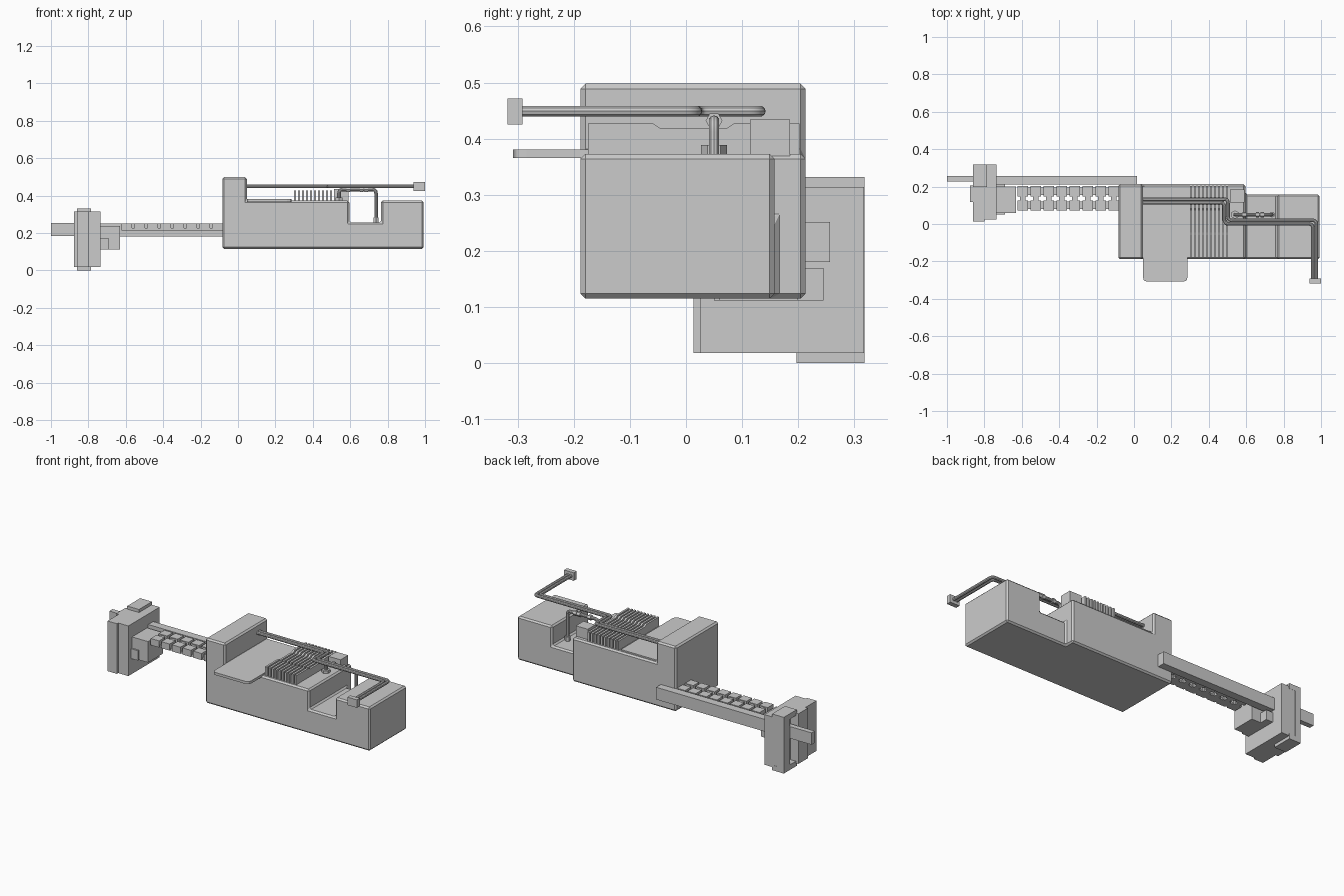
import bpy, bmesh
from mathutils import Vector

if "Cube" in bpy.data.objects:
    bpy.data.objects.remove(bpy.data.objects["Cube"])


def finish(name, bm):
    bmesh.ops.recalc_face_normals(bm, faces=bm.faces)
    me = bpy.data.meshes.new(name)
    bm.to_mesh(me)
    bm.free()
    ob = bpy.data.objects.new(name, me)
    bpy.context.collection.objects.link(ob)
    return ob


def add_box(bm, x0, x1, y0, y1, z0, z1):
    vs = bmesh.ops.create_cube(bm, size=1)["verts"]
    for v in vs:
        v.co = Vector((x1 if v.co.x > 0 else x0,
                       y1 if v.co.y > 0 else y0,
                       z1 if v.co.z > 0 else z0))


def boxes(name, *dims):
    bm = bmesh.new()
    for d in dims:
        add_box(bm, *d)
    return finish(name, bm)


def prism(name, pts, axis, lo, hi):
    """Extrude a 2D outline along the given axis (0, 1 or 2)."""
    bm = bmesh.new()

    def place(p):
        c = list(p)
        c.insert(axis, lo)
        return bm.verts.new(c)
    f = bm.faces.new([place(p) for p in pts])
    r = bmesh.ops.extrude_face_region(bm, geom=[f])
    off = Vector((0, 0, 0))
    off[axis] = hi - lo
    bmesh.ops.translate(bm, vec=off, verts=[e for e in r["geom"] if isinstance(e, bmesh.types.BMVert)])
    return finish(name, bm)


def bevel(ob, width, segments=1):
    m = ob.modifiers.new("bevel", "BEVEL")
    m.width = width
    m.segments = segments
    m.limit_method = 'ANGLE'
    return ob


def tube(name, pts, radius, bend):
    """Round pipe through points, with rounded corners."""
    pts = [Vector(p) for p in pts]
    path = [pts[0]]
    for a, b, c in zip(pts, pts[1:], pts[2:]):
        p, q = b + (a - b).normalized() * bend, b + (c - b).normalized() * bend
        for i in range(6):
            t = i / 5
            path.append(p * (1 - t) ** 2 + b * 2 * t * (1 - t) + q * t * t)
    path.append(pts[-1])
    cu = bpy.data.curves.new(name, 'CURVE')
    cu.dimensions = '3D'
    cu.bevel_depth = radius
    cu.bevel_resolution = 3
    cu.use_fill_caps = True
    sp = cu.splines.new('POLY')
    sp.points.add(len(path) - 1)
    for s, p in zip(sp.points, path):
        s.co = (*p, 1)
    ob = bpy.data.objects.new(name, cu)
    bpy.context.collection.objects.link(ob)
    return ob


def rod(name, loc, r, depth, sides, rot=(0, 0, 0)):
    bpy.ops.mesh.primitive_cylinder_add(vertices=sides, radius=r, depth=depth, location=loc, rotation=rot)
    bpy.context.object.name = name


# Main body: stepped side profile, with the back right corner cut away
body = prism("main_body", [(-0.083, 0.115), (0.992, 0.115), (0.992, 0.373), (0.765, 0.373),
                           (0.765, 0.257), (0.595, 0.257), (0.595, 0.373), (0.047, 0.373),
                           (0.047, 0.498), (-0.083, 0.498)], 1, -0.188, 0.213)
cutter = boxes("corner_cutter", (0.595, 1.1, 0.158, 0.4, 0, 0.6))
cutter.hide_render = True
mod = body.modifiers.new("corner", "BOOLEAN")
mod.operation = 'DIFFERENCE'
mod.object = cutter
mod.solver = 'EXACT'
bpy.context.view_layer.objects.active = body
bpy.ops.object.modifier_apply(modifier="corner")
bpy.data.objects.remove(cutter)
bevel(body, 0.009)

# Side tray with rounded front corners
r = 0.012
prism("side_tray", [(0.048, -0.308 + 2 * r), (0.052, -0.308 + r * 0.7), (0.056, -0.304), (0.072, -0.308),
                    (0.262, -0.308), (0.278, -0.304), (0.282, -0.3), (0.286, -0.284),
                    (0.286, 0.2), (0.048, 0.2)], 2, 0.366, 0.381)

# Cooling fins with a shallow dip in their upper edge
for i in range(10):
    x = 0.299 + i * 0.0213
    prism(f"fin_{i + 1}", [(-0.175, 0.365), (-0.175, 0.427), (-0.058, 0.427), (-0.045, 0.418),
                           (0.072, 0.418), (0.085, 0.427), (0.202, 0.427), (0.202, 0.365)],
          0, x, x + 0.012)

# Small block behind the fins
boxes("control_block", (0.512, 0.59, 0.114, 0.185, 0.365, 0.434))

# Bridge pipe with its nuts and fitting
tube("bridge_pipe", [(0.54, 0.05, 0.37), (0.54, 0.05, 0.432), (0.738, 0.05, 0.432), (0.738, 0.05, 0.25)],
     0.0095, 0.02)
rod("pipe_nut_top", (0.54, 0.05, 0.378), 0.023, 0.022, 6)
rod("pipe_nut_bottom", (0.738, 0.05, 0.268), 0.016, 0.03, 6)
for i, x in enumerate((0.59, 0.66, 0.685)):
    rod(f"pipe_fitting_{i + 1}", (x, 0.05, 0.432), 0.015, 0.018, 6, (0, 1.5708, 0))

# Pair of long parallel tubes with two offset bends
for i, d in enumerate((0.0095, -0.0095)):
    tube(f"long_tube_{i + 1}", [(0.04, 0.123 + d, 0.449), (0.493 + d, 0.123 + d, 0.449),
                                (0.493 + d, 0.01 + d, 0.449), (0.966 + d, 0.01 + d, 0.449),
                                (0.966 + d, -0.3, 0.449)], 0.0095, 0.022)
boxes("tube_end_plug", (0.937, 1.0, -0.318, -0.291, 0.425, 0.472))

# Rear rail with its thinner outer end
boxes("rail", (-0.75, 0.015, 0.21, 0.257, 0.18, 0.252))
boxes("rail_end", (-1.0, -0.74, 0.227, 0.257, 0.184, 0.254))

# Chain of two-row links
for i in range(8):
    x = -0.622 + i * 0.0695
    boxes(f"chain_link_{i + 1}",
          (x, x + 0.055, 0.148, 0.202, 0.213, 0.252),
          (x, x + 0.055, 0.073, 0.126, 0.213, 0.252),
          (x + 0.013, x + 0.042, 0.126, 0.148, 0.213, 0.246),
          (x + 0.05, x + 0.072, 0.155, 0.195, 0.213, 0.226),
          (x + 0.05, x + 0.072, 0.08, 0.12, 0.213, 0.226))

# Carriage at the far end: core, grooved outer plates, key and bracket
boxes("carriage_core", (-0.825, -0.734, 0.025, 0.317, 0.018, 0.314))
boxes("carriage_rear_plate", (-0.862, -0.825, 0.26, 0.318, 0.018, 0.314))
boxes("carriage_front_plate", (-0.862, -0.8, 0.013, 0.205, 0.018, 0.314),
      (-0.878, -0.862, 0.117, 0.205, 0.018, 0.314))
boxes("carriage_key", (-0.862, -0.785, 0.197, 0.318, 0.3, 0.332),
      (-0.862, -0.785, 0.197, 0.318, 0.0, 0.03))
boxes("carriage_bracket", (-0.74, -0.63, 0.06, 0.2, 0.112, 0.236),
      (-0.74, -0.69, 0.05, 0.245, 0.112, 0.17))

# Smooth the round pipes, keeping hard edges sharp
bpy.ops.object.select_all(action='DESELECT')
for ob in list(bpy.data.objects):
    if ob.type == 'CURVE':
        ob.select_set(True)
        bpy.context.view_layer.objects.active = ob
bpy.ops.object.convert(target='MESH')
bpy.ops.object.shade_smooth_by_angle()
